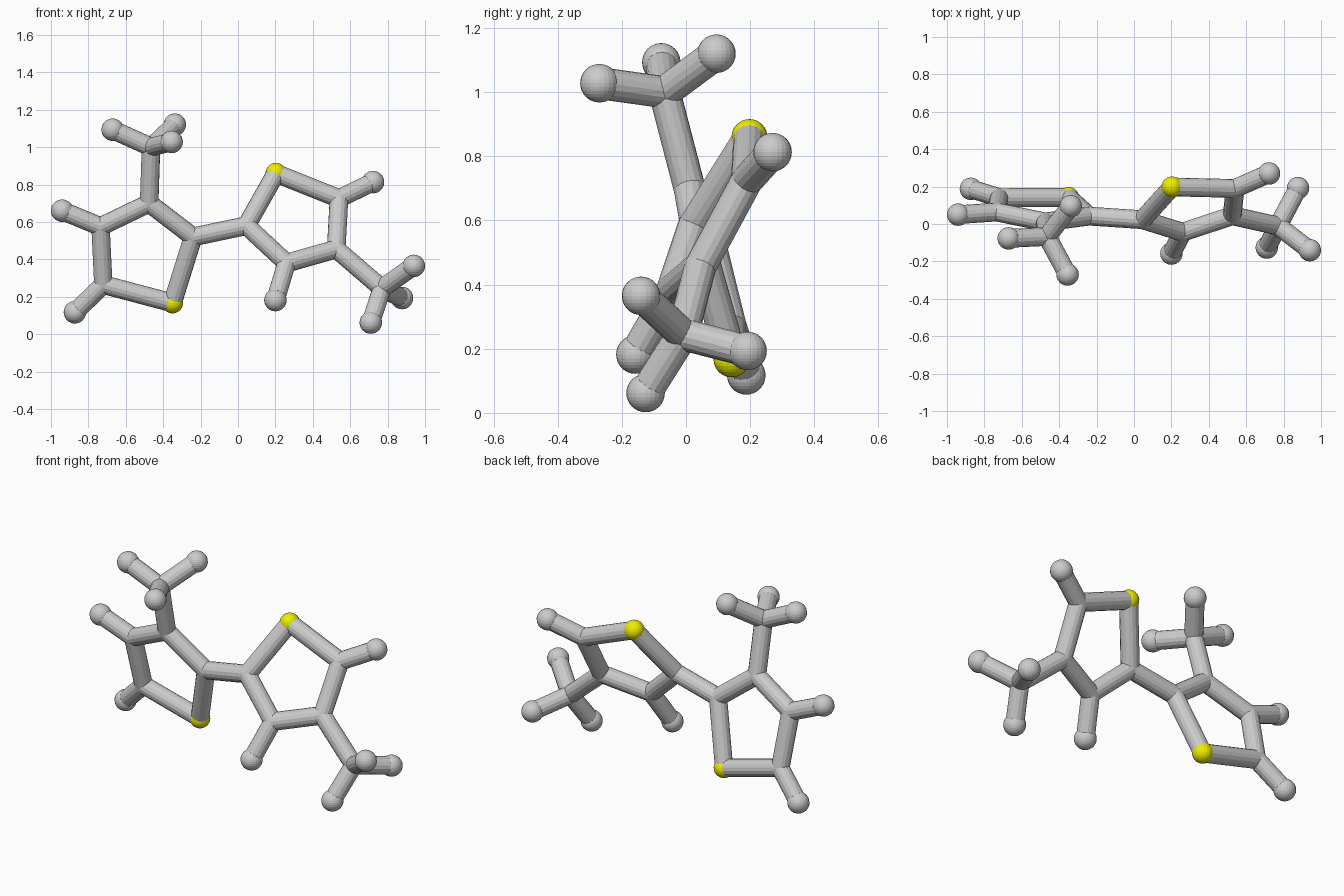
import bpy
from mathutils import Vector

if "Cube" in bpy.data.objects:
    bpy.data.objects.remove(bpy.data.objects["Cube"])

BOND_R, CARBON_R, SULFUR_R, HYDROGEN_R = 0.05, 0.05, 0.056, 0.06

# Atom centres; left ring (a) and right ring (b), each with a methyl group
carbons = {
    "a2": (-.24, .042, .52), "a3": (-.475, .011, .70), "a4": (-.735, .064, .575),
    "a5": (-.72, .141, .265), "am": (-.465, -.067, 1.0),
    "b2": (.045, .023, .58), "b3": (.26, -.044, .38), "b4": (.525, .044, .455),
    "b5": (.54, .19, .725), "bm": (.77, -.01, .245),
}
sulfurs = {"as": (-.35, .142, .167), "bs": (.203, .198, .86)}
hydrogens = {
    "ah4": (-.94, .05, .66), "ah5": (-.872, .188, .117),
    "am1": (-.67, -.077, 1.093), "am2": (-.338, .095, 1.12), "am3": (-.355, -.27, 1.028),
    "bh3": (.2, -.158, .182), "bh5": (.722, .27, .813),
    "bm1": (.94, -.14, .365), "bm2": (.877, .192, .193), "bm3": (.71, -.126, .062),
}
atoms = {**carbons, **sulfurs, **hydrogens}

yellow = bpy.data.materials.new("yellow")
yellow.diffuse_color = (0.85, 0.85, 0.0, 1)
yellow.use_nodes = True
yellow.node_tree.nodes["Principled BSDF"].inputs["Base Color"].default_value = yellow.diffuse_color


def ball(name, centre, radius, mat=None):
    bpy.ops.mesh.primitive_uv_sphere_add(segments=24, ring_count=16, radius=radius, location=centre)
    ob = bpy.context.object
    ob.name = name
    if mat:
        ob.data.materials.append(mat)


def bond(a, b):
    p, q = Vector(atoms[a]), Vector(atoms[b])
    d = q - p
    bpy.ops.mesh.primitive_cylinder_add(vertices=16, radius=BOND_R, depth=d.length,
                                        location=(p + q) / 2)
    ob = bpy.context.object
    ob.name = f"bond_{a}_{b}"
    ob.rotation_euler = d.to_track_quat('Z', 'Y').to_euler()


# Atoms
for k, p in carbons.items():
    ball("carbon_" + k, p, CARBON_R)
for k, p in sulfurs.items():
    ball("sulfur_" + k, p, SULFUR_R, yellow)
for k, p in hydrogens.items():
    ball("hydrogen_" + k, p, HYDROGEN_R)

# Five-sided rings and methyl groups
for s in "ab":
    ring = [s + c for c in "2345s"]
    for i in range(5):
        bond(ring[i], ring[(i + 1) % 5])
    for i in "123":
        bond(s + "m", s + "m" + i)

# Link between the rings and the side bonds
for a, b in [("a2", "b2"), ("a3", "am"), ("b4", "bm"),
             ("a4", "ah4"), ("a5", "ah5"), ("b3", "bh3"), ("b5", "bh5")]:
    bond(a, b)
